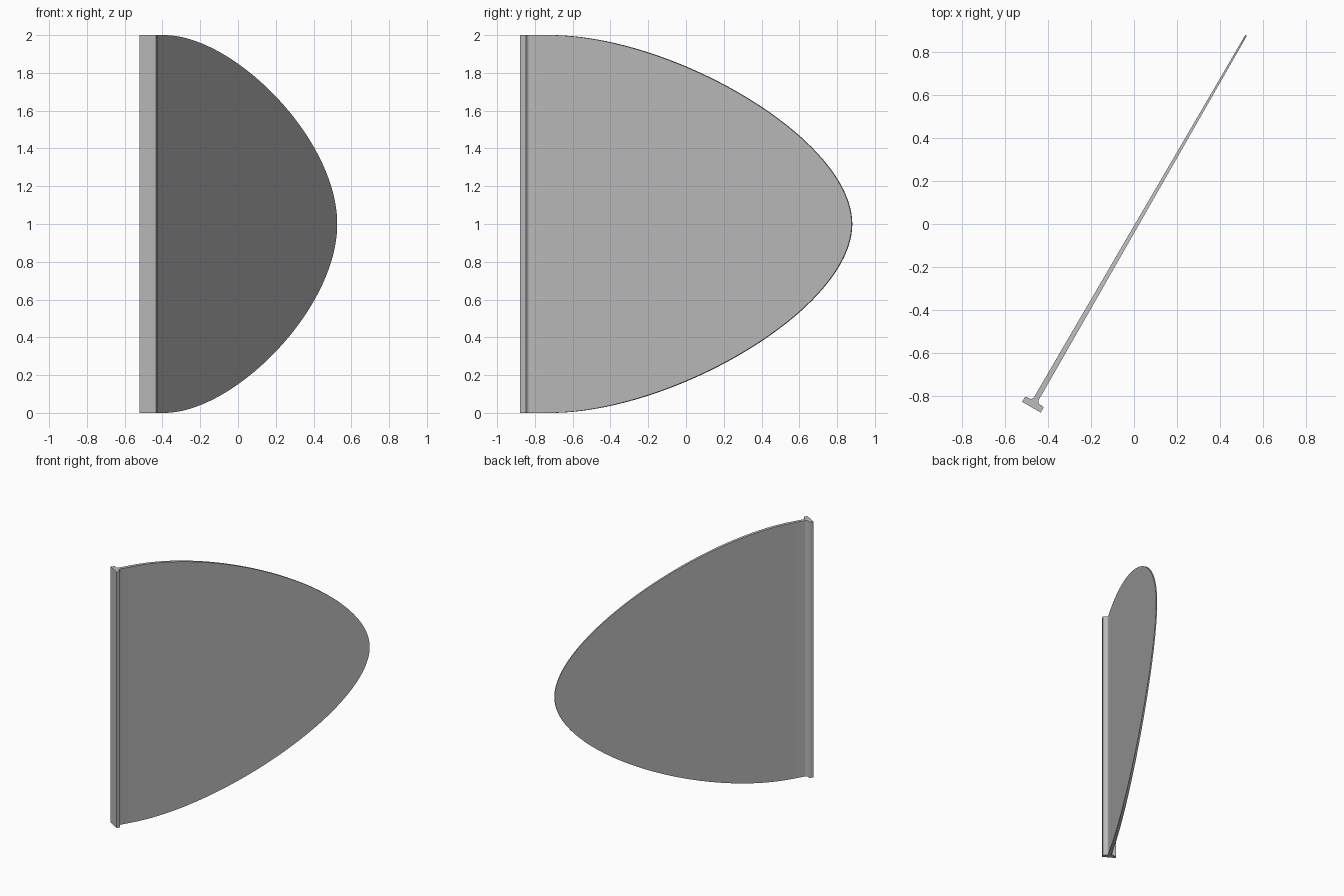
import bpy, bmesh, math
from mathutils import Matrix

if "Cube" in bpy.data.objects:
    bpy.data.objects.remove(bpy.data.objects["Cube"])

HEIGHT, LENGTH, START = 2.0, 2.0, 0.15
FLANGE_HALF, FLANGE_DEPTH = 0.05, 0.03
WEB_HALF, TIP_HALF = 0.0125, 0.004
STEPS = 48

grey = bpy.data.materials.new("satin_grey")
grey.use_nodes = True
colour = (0.5, 0.5, 0.5, 1)
grey.diffuse_color = colour
grey.node_tree.nodes["Principled BSDF"].inputs["Base Color"].default_value = colour


def arc(cu, cv, r, start, end, n=5):
    angles = [math.radians(start + (end - start) * i / n) for i in range(n + 1)]
    return [(cu + r * math.cos(a), cv + r * math.sin(a)) for a in angles]


def bezier(a, b, c, d, t):
    s = 1 - t
    return s**3 * a + 3 * s * s * t * b + 3 * s * t * t * c + t**3 * d


bm = bmesh.new()

# T-shaped root: rounded flange lip, fillet, then the web
r, f = 0.007, 0.018
half = [(0, FLANGE_HALF)]
half += arc(FLANGE_DEPTH - r, FLANGE_HALF - r, r, 90, 0)
half += arc(FLANGE_DEPTH + f, WEB_HALF + f, f, 180, 270)
half.append((START, WEB_HALF))
section = half + [(u, -v) for u, v in reversed(half)]
bottom = [bm.verts.new((u, v, 0)) for u, v in section]
top = [bm.verts.new((u, v, HEIGHT)) for u, v in section]
bm.faces.new(bottom)
bm.faces.new(top)
for i in range(len(section)):
    if i != len(half) - 1:  # open where the blade joins
        j = (i + 1) % len(section)
        bm.faces.new((bottom[i], bottom[j], top[j], top[i]))

# Tapering blade with a curved outline
previous = None
for i in range(STEPS + 1):
    t = i / STEPS
    u = bezier(START, 0.9, LENGTH, LENGTH, t)
    h = bezier(1, 1, 0.45, 0, t) * HEIGHT / 2
    w = WEB_HALF + (TIP_HALF - WEB_HALF) * (u - START) / (LENGTH - START)
    ring = [bm.verts.new((u, v, HEIGHT / 2 + z))
            for v, z in ((w, -h), (w, h), (-w, h), (-w, -h))]
    if previous:
        for k in range(4):
            n = (k + 1) % 4
            bm.faces.new((previous[k], previous[n], ring[n], ring[k]))
    previous = ring
bmesh.ops.remove_doubles(bm, verts=bm.verts, dist=0.00001)
bmesh.ops.recalc_face_normals(bm, faces=bm.faces)

# Turn the blade to its diagonal and centre it
bm.transform(Matrix.Translation((-0.478, -0.8535, 0)) @ Matrix.Rotation(math.radians(60), 4, "Z"))
mesh = bpy.data.meshes.new("flanged_blade")
bm.to_mesh(mesh)
bm.free()
mesh.materials.append(grey)
blade = bpy.data.objects.new("flanged_blade", mesh)
bpy.context.collection.objects.link(blade)
bpy.ops.object.select_all(action="DESELECT")
blade.select_set(True)
bpy.context.view_layer.objects.active = blade
bpy.ops.object.shade_smooth_by_angle(angle=math.radians(30))
